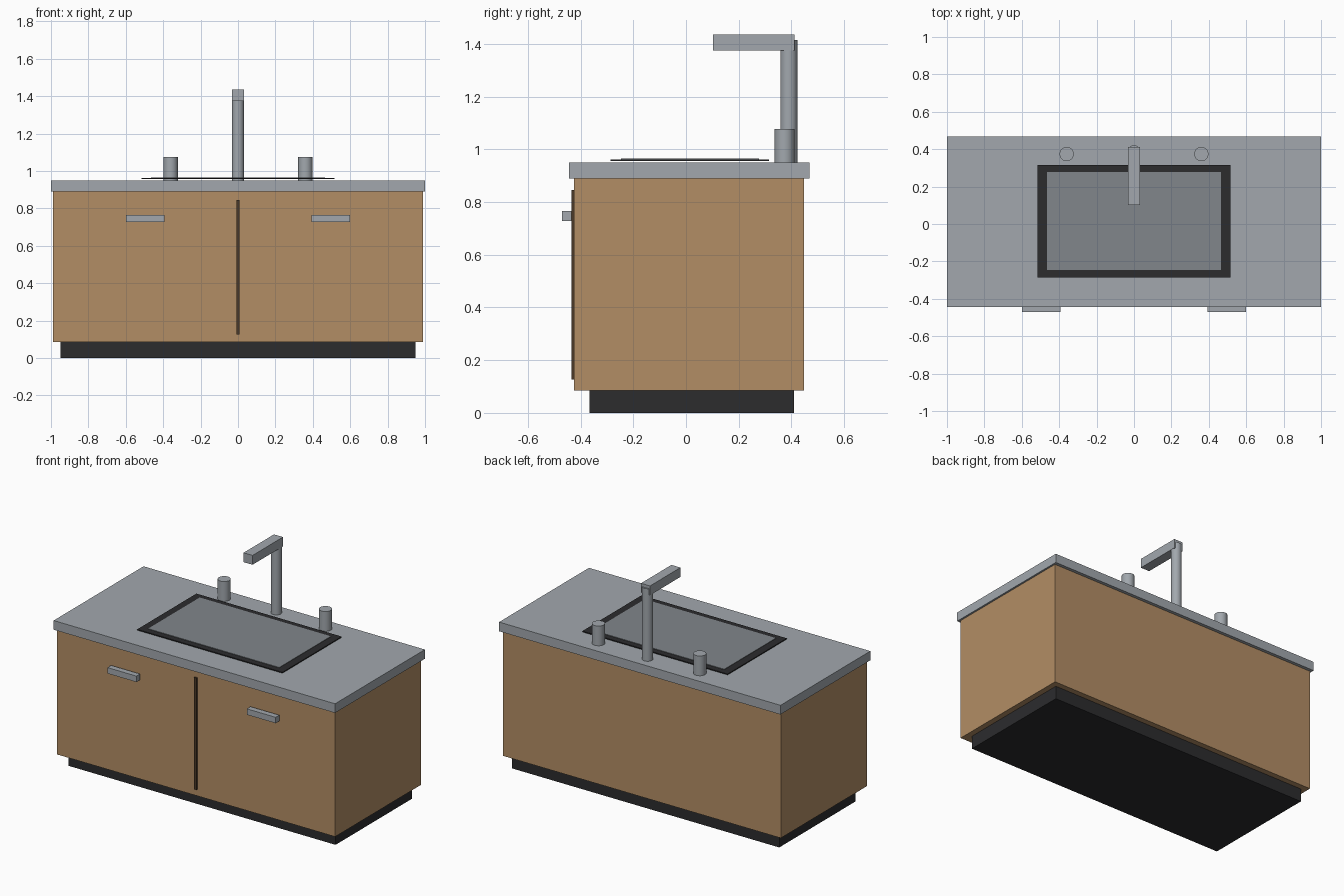
import bpy

if "Cube" in bpy.data.objects:
    bpy.data.objects.remove(bpy.data.objects["Cube"])

def material(name, rgb):
    m = bpy.data.materials.new(name)
    m.diffuse_color = (*rgb, 1)
    m.use_nodes = True
    m.node_tree.nodes["Principled BSDF"].inputs["Base Color"].default_value = m.diffuse_color
    return m

wood = material("wood", (0.45, 0.27, 0.13))
dark_wood = material("dark_wood", (0.07, 0.04, 0.02))
black = material("black", (0.025, 0.025, 0.027))
steel = material("steel", (0.36, 0.39, 0.42))
basin_grey = material("basin_grey", (0.22, 0.24, 0.26))

def box(name, x, y, z, mat):
    """Box from (min, max) ranges on each axis."""
    spans = (x, y, z)
    bpy.ops.mesh.primitive_cube_add(size=1, location=[(a + b) / 2 for a, b in spans])
    o = bpy.context.object
    o.name = name
    o.scale = [b - a for a, b in spans]
    bpy.ops.object.transform_apply(location=False, rotation=False, scale=True)
    o.data.materials.append(mat)
    return o

def cylinder(name, x, y, z, r, mat):
    bpy.ops.mesh.primitive_cylinder_add(vertices=24, radius=r, depth=z[1] - z[0],
                                        location=(x, y, (z[0] + z[1]) / 2))
    o = bpy.context.object
    o.name = name
    o.data.materials.append(mat)
    bpy.ops.object.shade_smooth_by_angle()
    return o

# Cabinet body, recessed plinth and countertop
box("plinth", (-0.95, 0.95), (-0.366, 0.41), (0, 0.085), black)
box("cabinet", (-0.988, 0.988), (-0.425, 0.448), (0.085, 0.89), wood)
box("countertop", (-1, 1), (-0.443, 0.469), (0.89, 0.949), steel)

# Dark strip between the doors
box("door_gap", (-0.009, 0.009), (-0.434, -0.42), (0.126, 0.846), dark_wood)

# Sink: thin dark rim plate with the basin panel on it
box("sink_rim", (-0.516, 0.516), (-0.286, 0.315), (0.956, 0.962), black)
box("sink_basin", (-0.466, 0.466), (-0.247, 0.277), (0.959, 0.965), basin_grey)

# Faucet
cylinder("faucet_post", 0, 0.39, (0.949, 1.415), 0.032, steel)
box("faucet_spout", (-0.032, 0.032), (0.102, 0.411), (1.375, 1.435), steel)

# Mirrored taps and door handles
for side, s in (("left", -1), ("right", 1)):
    cylinder(side + "_tap", s * 0.36, 0.374, (0.949, 1.076), 0.038, steel)
    cx = s * 0.495
    box(side + "_handle", (cx - 0.103, cx + 0.103), (-0.471, -0.434), (0.727, 0.765), steel)
